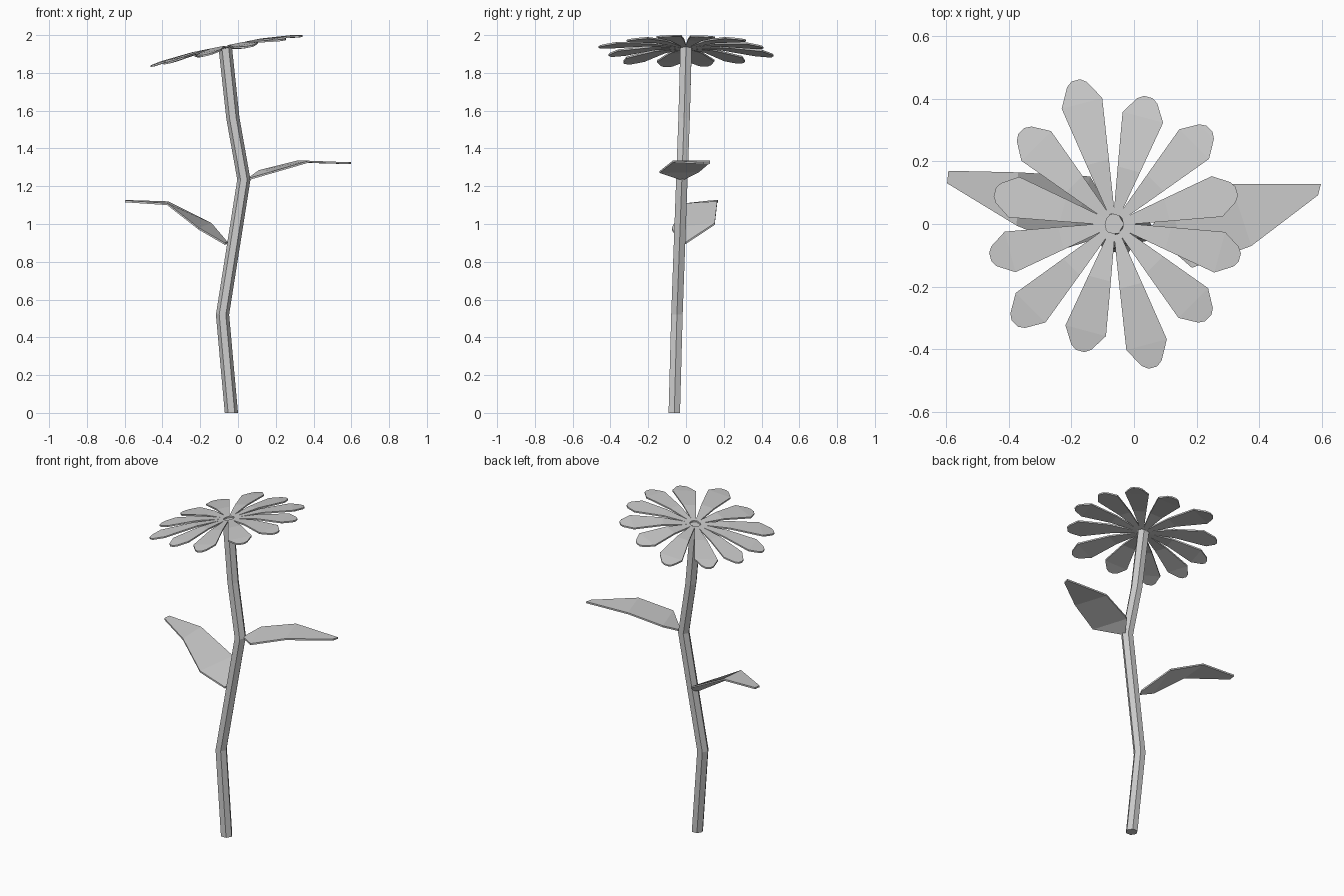
import bpy, bmesh
from math import cos, sin, radians, pi
from mathutils import Vector

if "Cube" in bpy.data.objects:
    bpy.data.objects.remove(bpy.data.objects["Cube"])


def finish(name, bm):
    bmesh.ops.recalc_face_normals(bm, faces=bm.faces)
    mesh = bpy.data.meshes.new(name)
    bm.to_mesh(mesh)
    bm.free()
    ob = bpy.data.objects.new(name, mesh)
    bpy.context.collection.objects.link(ob)
    return ob


def blade(name, rows, thick):
    """Thin strip: rows of (left, right) points, closed downwards."""
    bm = bmesh.new()
    layers = []
    for dz in (0, -thick):
        layers.append([[bm.verts.new(Vector(p) + Vector((0, 0, dz))) for p in r]
                       for r in rows])
    top, low = layers
    for layer in layers:
        for a, b in zip(layer, layer[1:]):
            bm.faces.new((a[0], a[1], b[1], b[0]))
    for s in (0, 1):
        for i in range(len(rows) - 1):
            bm.faces.new((top[i][s], top[i + 1][s], low[i + 1][s], low[i][s]))
    for i in (0, -1):
        bm.faces.new((top[i][0], top[i][1], low[i][1], low[i][0]))
    return finish(name, bm)


# Stem: hexagonal section following a bent path, top cut to the flower's tilt
path = [(-0.035, -0.062, 0), (-0.082, -0.048, 0.52), (0.031, -0.022, 1.235),
        (-0.027, -0.01, 1.56), (-0.067, 0, 1.93)]
tilts = [0, 0, 0, 0.05, 0.22]
bm = bmesh.new()
rings = []
for (x, y, z), t in zip(path, tilts):
    ring = []
    for k in range(6):
        dx, dy = 0.035 * cos(k * pi / 3), 0.035 * sin(k * pi / 3)
        ring.append(bm.verts.new((x + dx, y + dy, z + t * dx)))
    rings.append(ring)
for a, b in zip(rings, rings[1:]):
    for k in range(6):
        j = (k + 1) % 6
        bm.faces.new((a[k], a[j], b[j], b[k]))
bm.faces.new(rings[0])
bm.faces.new(rings[-1])
finish("stem", bm)

# Petals: twelve around the tilted head, each with its own length
lengths = [0.405, 0.43, 0.42, 0.475, 0.42, 0.395, 0.41, 0.45, 0.42, 0.475, 0.425, 0.415]
profile = [(0.07, 0.010), (0.43, 0.037), (0.84, 0.067), (0.97, 0.033), (1.0, 0.014)]
cx, cy, cz = -0.063, 0.0, 1.937
for i, length in enumerate(lengths):
    a = radians(15 + 30 * i)
    rows = []
    for f, w in profile:
        r, row = f * length, []
        for s in (1, -1):
            dx = r * cos(a) - s * w * sin(a)
            dy = r * sin(a) + s * w * cos(a)
            z = cz + 0.2 * dx + 0.012 * sin(f * pi) - 0.018 * f * f
            row.append((cx + dx, cy + dy, z))
        rows.append(row)
    blade(f"petal_{i + 1}", rows, 0.009)

# Leaves: one on each side of the stem
blade("right_leaf", [
    ((0.055, -0.01, 1.245), (0.065, -0.035, 1.245)),
    ((0.11, 0.07, 1.285), (0.185, -0.14, 1.28)),
    ((0.31, 0.128, 1.335), (0.375, -0.07, 1.335)),
    ((0.597, 0.128, 1.327), (0.588, 0.092, 1.327))], 0.01)
blade("left_leaf", [
    ((-0.055, 0.0, 0.905), (-0.07, -0.03, 0.9)),
    ((-0.14, 0.152, 1.005), (-0.208, -0.075, 0.98)),
    ((-0.37, 0.165, 1.12), (-0.375, -0.005, 1.11)),
    ((-0.593, 0.17, 1.127), (-0.597, 0.13, 1.125))], 0.01)
